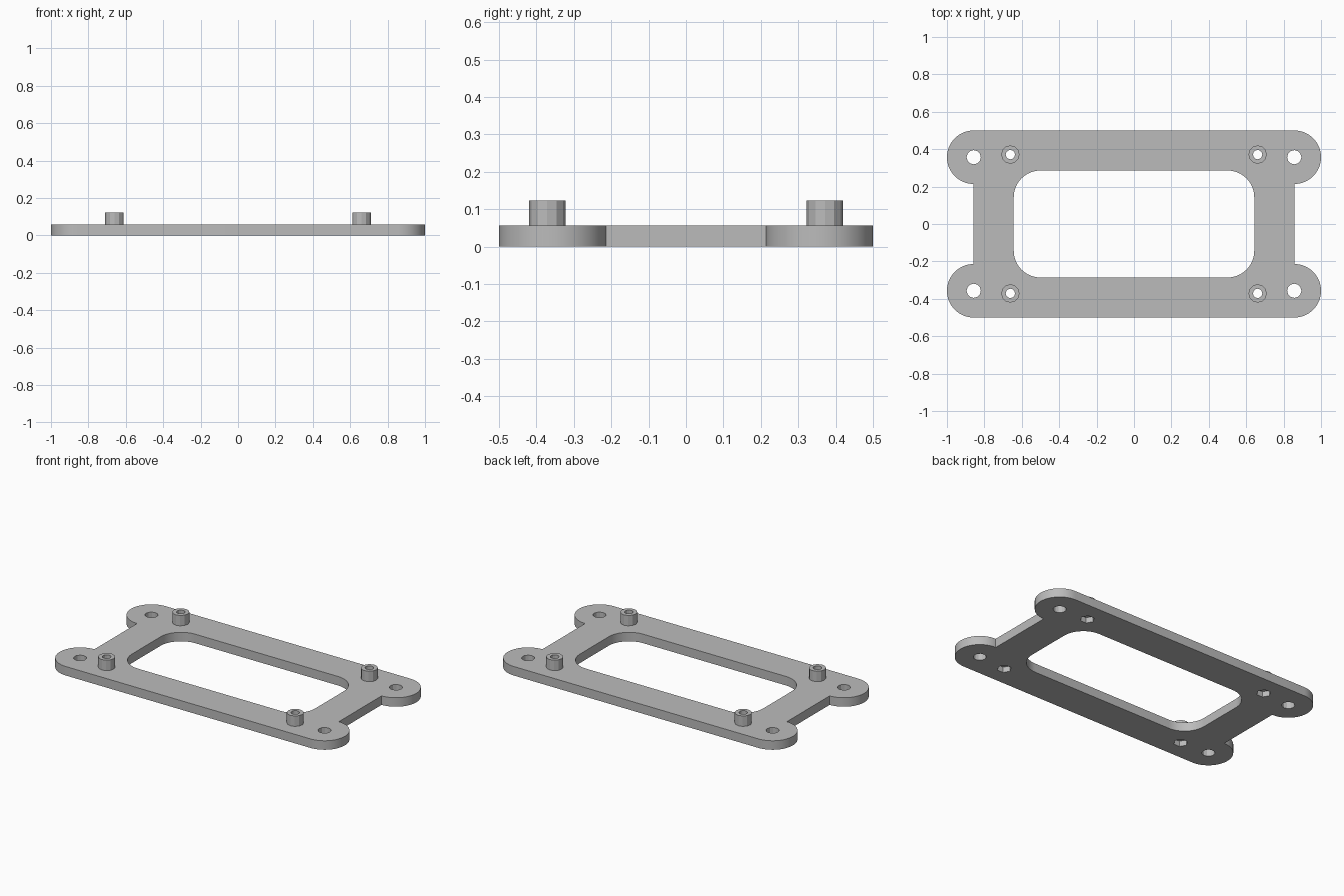
import bpy
import bmesh
from math import cos, sin, pi, radians

PLATE_H = 0.057
POST_TOP = 0.123
EAR = (0.857, 0.357)
POST = (0.661, 0.371)
EAR_R = 0.143

old = bpy.data.objects.get("Cube")
if old:
    bpy.data.objects.remove(old, do_unlink=True)

grey = bpy.data.materials.new("plain grey")
grey.use_nodes = True
grey.diffuse_color = (0.5, 0.5, 0.5, 1)
grey.node_tree.nodes["Principled BSDF"].inputs["Base Color"].default_value = (0.5, 0.5, 0.5, 1)


def arc(cx, cy, r, start, end, steps):
    """Points along an arc, angles in degrees."""
    angles = [radians(start + (end - start) * i / steps) for i in range(steps + 1)]
    return [(cx + r * cos(a), cy + r * sin(a)) for a in angles]


def circle(centre, r, sides):
    return arc(*centre, r, 0, 360, sides)[:-1]


def prism(name, outlines, z0, z1):
    """Extrude closed outlines between two heights."""
    bm = bmesh.new()
    for outline in outlines:
        face = bm.faces.new([bm.verts.new((x, y, z0)) for x, y in outline])
        top = bmesh.ops.extrude_face_region(bm, geom=[face], use_keep_orig=True)["geom"]
        for v in top:
            if isinstance(v, bmesh.types.BMVert):
                v.co.z = z1
    bmesh.ops.recalc_face_normals(bm, faces=bm.faces)
    mesh = bpy.data.meshes.new(name)
    bm.to_mesh(mesh)
    bm.free()
    mesh.materials.append(grey)
    obj = bpy.data.objects.new(name, mesh)
    bpy.context.collection.objects.link(obj)
    return obj


def activate(obj):
    bpy.ops.object.select_all(action="DESELECT")
    obj.select_set(True)
    bpy.context.view_layer.objects.active = obj


def cut(obj, cutter):
    cutter.hide_render = True
    mod = obj.modifiers.new("cut", "BOOLEAN")
    mod.operation = "DIFFERENCE"
    mod.solver = "EXACT"
    mod.object = cutter
    activate(obj)
    bpy.ops.object.modifier_apply(modifier=mod.name)
    bpy.data.objects.remove(cutter, do_unlink=True)


def corners(p):
    return [(sx * p[0], sy * p[1]) for sx in (1, -1) for sy in (1, -1)]


# Plate outline: a half-round ear at each corner, notched short sides
ex, ey = EAR
outline = (arc(ex, ey, EAR_R, -90, 90, 32) + arc(-ex, ey, EAR_R, 90, 270, 32)
           + arc(-ex, -ey, EAR_R, 90, 270, 32) + arc(ex, -ey, EAR_R, -90, 90, 32))
plate = prism("base_plate", [outline], 0, PLATE_H)

# Rounded central window
wx, wy, wr = 0.643, 0.286, 0.143
window = []
for i, (sx, sy) in enumerate([(1, 1), (-1, 1), (-1, -1), (1, -1)]):
    window += arc(sx * (wx - wr), sy * (wy - wr), wr, 90 * i, 90 * i + 90, 16)
cut(plate, prism("window_cutter", [window], -0.1, 0.2))

# Ear screw holes, post bores and hexagonal nut pockets underneath
cut(plate, prism("ear_hole_cutter", [circle(c, 0.038, 12) for c in corners(EAR)], -0.1, 0.2))
cut(plate, prism("bore_cutter", [circle(c, 0.025, 12) for c in corners(POST)], -0.1, 0.2))
cut(plate, prism("nut_cutter", [circle(c, 0.042, 6) for c in corners(POST)], -0.1, 0.035))
activate(plate)
bpy.ops.object.shade_smooth_by_angle(angle=radians(20))

# Hollow standoff posts
names = ["back_left_post", "front_left_post", "back_right_post", "front_right_post"]
for name, c in zip(names, corners(POST)):
    post = prism(name, [circle(c, 0.049, 12)], PLATE_H, POST_TOP)
    cut(post, prism("post_bore_cutter", [circle(c, 0.025, 12)], 0, 0.2))
